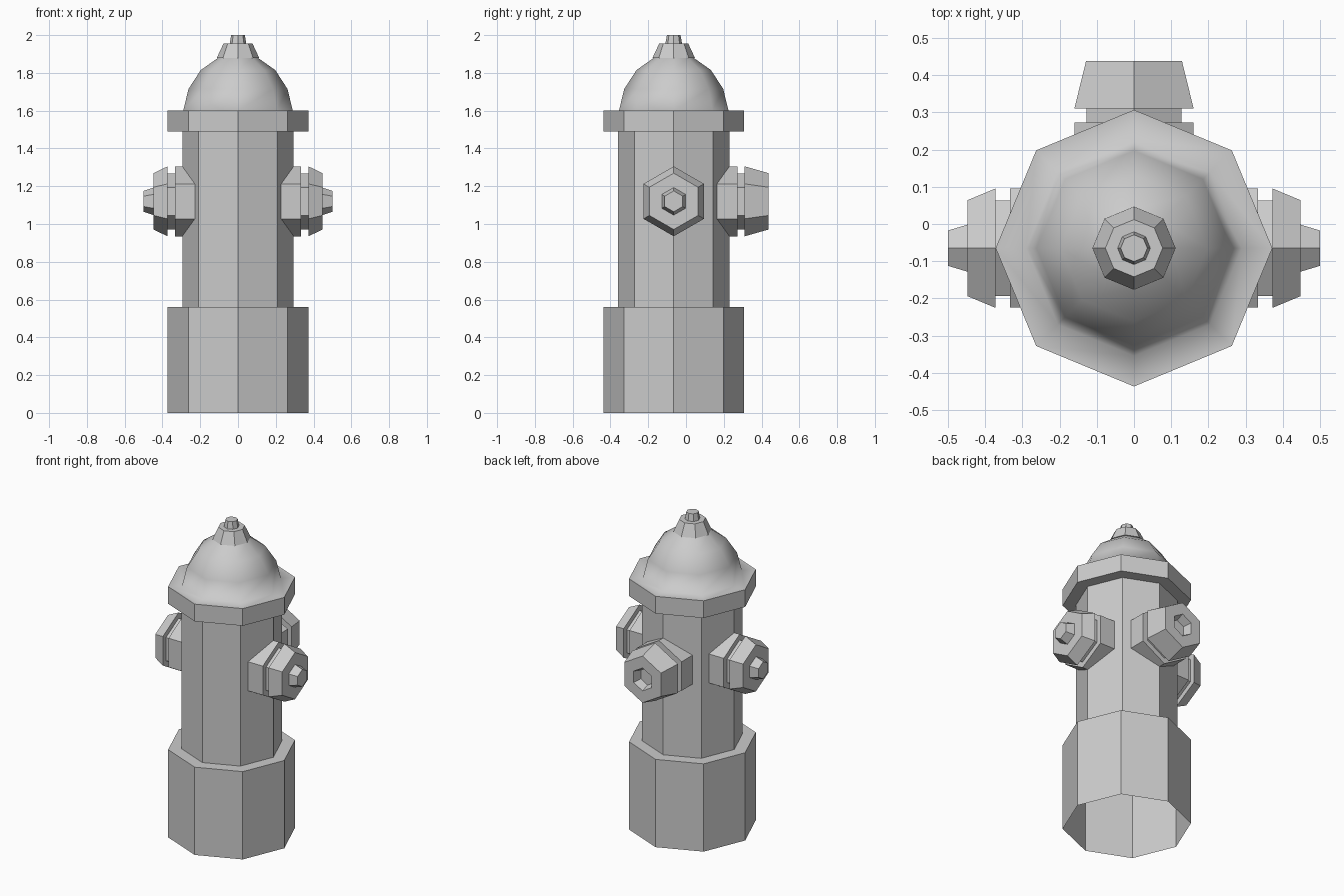
import bpy
import bmesh
from mathutils import Matrix, Vector

cube = bpy.data.objects.get("Cube")
if cube:
    bpy.data.objects.remove(cube, do_unlink=True)

grey = bpy.data.materials.new("plain_grey")
grey.use_nodes = True
grey.diffuse_color = (0.6, 0.6, 0.6, 1)
grey.node_tree.nodes["Principled BSDF"].inputs["Base Color"].default_value = (0.6, 0.6, 0.6, 1)

X, Y, Z = Vector((1, 0, 0)), Vector((0, 1, 0)), Vector((0, 0, 1))
AXIS_Y = -0.065
OUTLET_Z = 1.12


def turned(name, profile, sides, axis=Z, first=X, origin=(0, AXIS_Y, 0), smooth_from=None, cap=True):
    """Turn (radius, distance) points about an axis; one corner points along `first`."""
    frame = Matrix((first, axis.cross(first), axis)).transposed()
    bm = bmesh.new()
    rings = []
    for radius, along in profile:
        ring = []
        for i in range(sides):
            spin = Matrix.Rotation(6.2831853 * i / sides, 3, 'Z')
            local = spin @ Vector((radius, 0, 0)) + Vector((0, 0, along))
            ring.append(bm.verts.new(frame @ local + Vector(origin)))
        rings.append(ring)
    for k, (a, b) in enumerate(zip(rings, rings[1:])):
        for i in range(sides):
            j = (i + 1) % sides
            face = bm.faces.new((a[i], a[j], b[j], b[i]))
            face.smooth = smooth_from is not None and k >= smooth_from
    if cap:
        bm.faces.new(rings[-1])
    mesh = bpy.data.meshes.new(name)
    bm.to_mesh(mesh)
    bm.free()
    mesh.materials.append(grey)
    obj = bpy.data.objects.new(name, mesh)
    bpy.context.collection.objects.link(obj)
    return obj


# Barrel with wide foot, open underneath
turned("barrel", [(0.372, 0), (0.372, 0.56), (0.295, 0.56), (0.295, 1.49)], 8, cap=False)

# Flange and rounded bonnet, smooth from the flange top upward
turned("bonnet", [(0.295, 1.49), (0.372, 1.49), (0.372, 1.60), (0.29, 1.60),
                  (0.262, 1.715), (0.197, 1.815), (0.105, 1.88)], 8, smooth_from=2)

# Stepped nut on top
turned("top_nut", [(0.1, 1.88), (0.112, 1.88), (0.077, 1.955),
                   (0.044, 1.955), (0.036, 2.0)], 8)

# Side outlets with a raised nut on each cap
for name, axis in (("left", X), ("right", -X)):
    turned(name + "_outlet", [(0.185, 0.2), (0.185, 0.333), (0.148, 0.333), (0.148, 0.373),
                              (0.185, 0.373), (0.149, 0.448), (0.073, 0.448), (0.055, 0.5)],
           6, axis, Z, (0, AXIS_Y, OUTLET_Z))

# Larger back outlet with a hexagonal socket in its end
turned("back_outlet", [(0.185, 0.15), (0.185, 0.273), (0.148, 0.273), (0.148, 0.311),
                       (0.185, 0.311), (0.149, 0.438), (0.073, 0.438), (0.055, 0.388)],
       6, Y, Z, (0, 0, OUTLET_Z))
